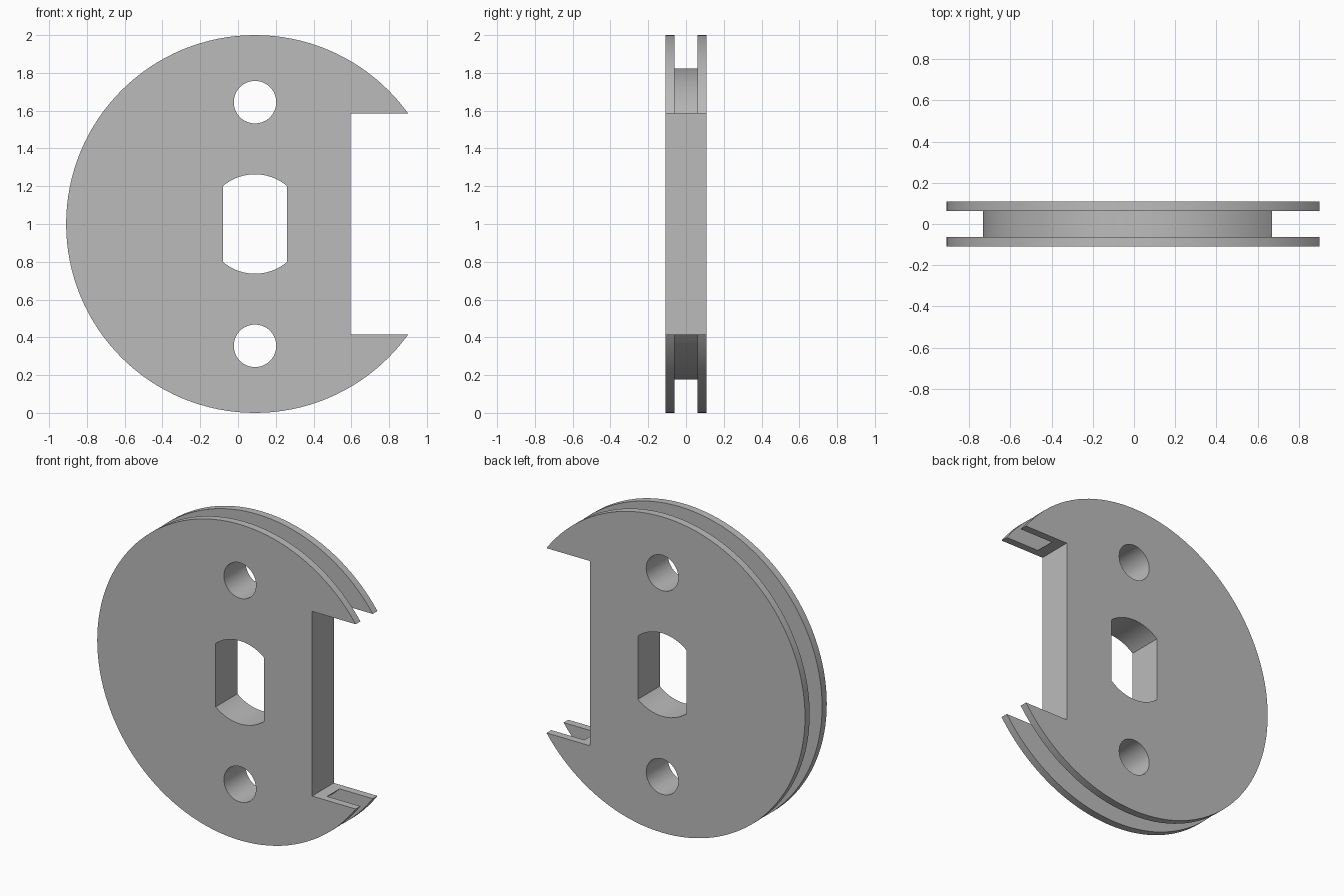
import bpy, bmesh, math
from mathutils import Matrix, Vector

if "Cube" in bpy.data.objects:
    bpy.data.objects.remove(bpy.data.objects["Cube"], do_unlink=True)

CX, CZ = 0.09, 1.0            # disc axis
R, CORE_R = 1.0, 0.823        # flange and groove-floor radii
HALF, GROOVE = 0.109, 0.062   # half widths of the disc and its groove
SEGMENTS = 128

grey = bpy.data.materials.new("plain grey")
grey.use_nodes = True
colour = (0.5, 0.5, 0.5, 1)
grey.diffuse_color = colour
grey.node_tree.nodes["Principled BSDF"].inputs["Base Color"].default_value = colour


def make_object(name, bm):
    bmesh.ops.recalc_face_normals(bm, faces=bm.faces)
    mesh = bpy.data.meshes.new(name)
    bm.to_mesh(mesh)
    bm.free()
    mesh.materials.append(grey)
    obj = bpy.data.objects.new(name, mesh)
    bpy.context.collection.objects.link(obj)
    return obj


def prism(name, outline):
    """Extrude an x-z outline right through the disc."""
    bm = bmesh.new()
    face = bm.faces.new([bm.verts.new((x, -0.3, z)) for x, z in outline])
    ext = bmesh.ops.extrude_face_region(bm, geom=[face])
    moved = [v for v in ext["geom"] if isinstance(v, bmesh.types.BMVert)]
    bmesh.ops.translate(bm, verts=moved, vec=(0, 0.6, 0))
    return make_object(name, bm)


def arc(cx, cz, r, start, end, steps):
    angles = [start + (end - start) * i / steps for i in range(steps + 1)]
    return [(cx + r * math.cos(a), cz + r * math.sin(a)) for a in angles]


# Grooved disc, turned from half a cross-section
profile = [(0, -HALF), (R, -HALF), (R, -GROOVE), (CORE_R, -GROOVE),
           (CORE_R, GROOVE), (R, GROOVE), (R, HALF), (0, HALF)]
bm = bmesh.new()
verts = [bm.verts.new((CX + r, y, CZ)) for r, y in profile]
edges = [bm.edges.new(pair) for pair in zip(verts, verts[1:])]
bmesh.ops.spin(bm, geom=verts + edges, cent=(CX, 0, CZ), axis=(0, 1, 0),
               angle=math.tau, steps=SEGMENTS)
bmesh.ops.remove_doubles(bm, verts=bm.verts, dist=0.0001)
bmesh.ops.dissolve_limit(bm, angle_limit=0.001, verts=bm.verts, edges=bm.edges)
disc = make_object("grooved_disc", bm)

# Two pin holes
cutters = [prism("pin_hole_cutter", arc(CX, CZ + side * 0.645, 0.1125, 0, math.tau, 48)[:-1])
           for side in (-1, 1)]

# Central shaft hole with two flat sides
slot_r, slot_half = 0.263, 0.17
corner = math.acos(slot_half / slot_r)
cutters.append(prism("shaft_hole_cutter",
                     arc(CX, CZ, slot_r, corner, math.pi - corner, 24)
                     + arc(CX, CZ, slot_r, math.pi + corner, math.tau - corner, 24)))

# Rectangular side notch
cutters.append(prism("notch_cutter", [(0.595, CZ - 0.585), (1.4, CZ - 0.585),
                                      (1.4, CZ + 0.585), (0.595, CZ + 0.585)]))

bpy.ops.object.select_all(action='DESELECT')
disc.select_set(True)
bpy.context.view_layer.objects.active = disc
for cutter in cutters:
    mod = disc.modifiers.new(cutter.name, 'BOOLEAN')
    mod.operation = 'DIFFERENCE'
    mod.solver = 'EXACT'
    mod.object = cutter
    bpy.ops.object.modifier_apply(modifier=mod.name)
    bpy.data.objects.remove(cutter, do_unlink=True)

bpy.ops.object.shade_smooth_by_angle(angle=math.radians(30))
